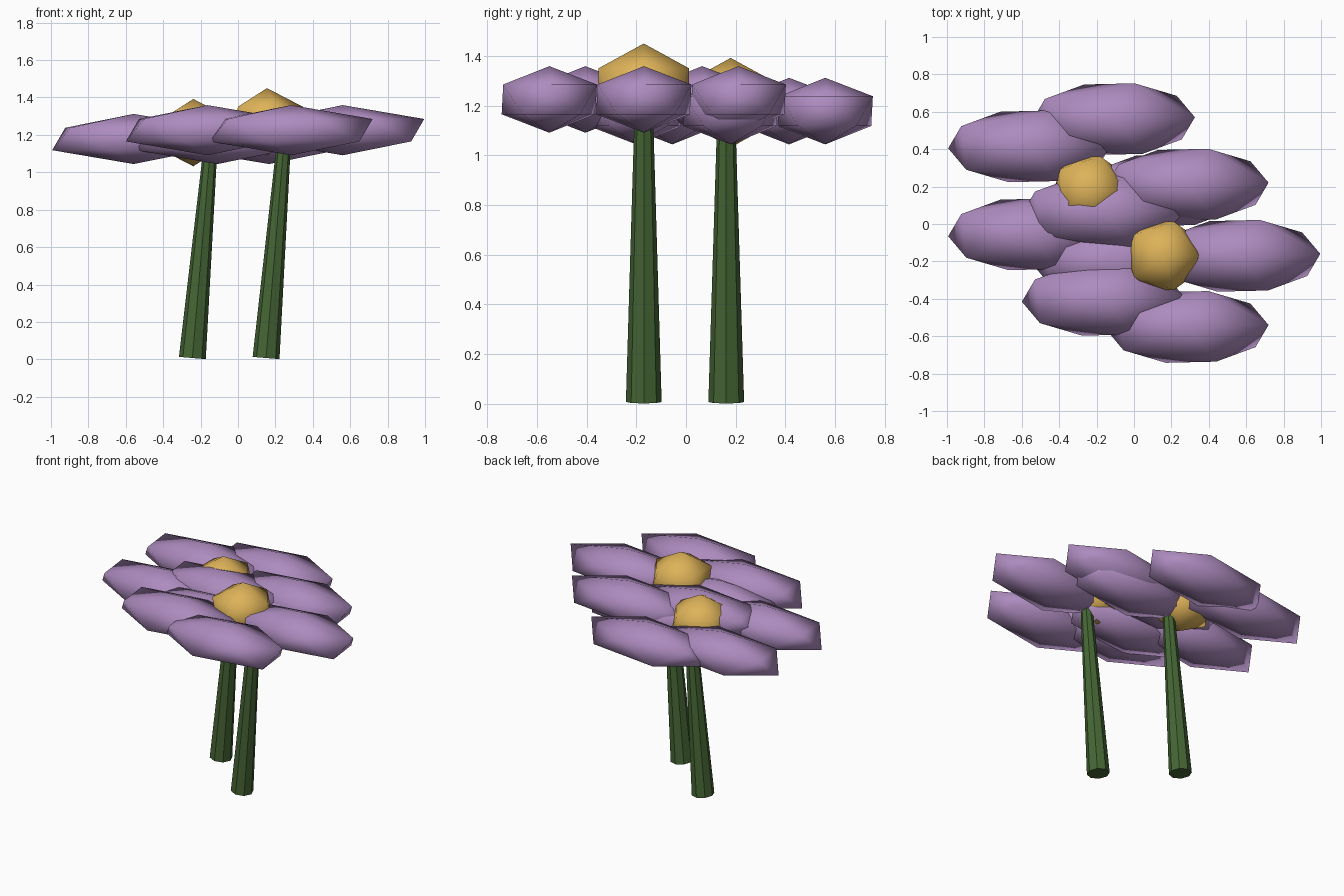
import bpy, math
from mathutils import Vector, Matrix

if "Cube" in bpy.data.objects:
    bpy.data.objects.remove(bpy.data.objects["Cube"])


def material(name, rgb):
    m = bpy.data.materials.new(name)
    m.diffuse_color = (*rgb, 1)
    m.use_nodes = True
    m.node_tree.nodes["Principled BSDF"].inputs["Base Color"].default_value = m.diffuse_color
    return m


PURPLE = material("petal purple", (0.42, 0.26, 0.52))
GOLD = material("centre gold", (0.73, 0.45, 0.10))
GREEN = material("stem green", (0.06, 0.13, 0.035))


def blob(name, loc, size, mat, spin=0):
    """Stretched 20-sided ball, spun about z before stretching."""
    bpy.ops.mesh.primitive_ico_sphere_add(subdivisions=1, radius=1)
    ob = bpy.context.object
    ob.name = name
    ob.data.transform(Matrix.Diagonal((*size, 1)) @ Matrix.Rotation(spin, 4, 'Z'))
    ob.location = loc
    ob.data.materials.append(mat)
    bpy.ops.object.shade_smooth()


def stem(name, base, top):
    """Leaning tapered eight-sided stalk."""
    base, top = Vector(base), Vector(top)
    axis = top - base
    bpy.ops.mesh.primitive_cone_add(vertices=8, radius1=0.072, radius2=0.036,
                                    depth=axis.length, location=(base + top) / 2)
    ob = bpy.context.object
    ob.name = name
    ob.rotation_euler = (0, math.atan2(axis.x, axis.z), 0)
    ob.data.materials.append(GREEN)


def flower(label, x, y, petal_z, centre_z, stem_y):
    # ring of five petals, all stretched along x
    for i in range(5):
        a = math.radians(72 * i)
        blob(f"{label}_petal_{i + 1}",
             (x + 0.4 * math.cos(a), y + 0.4 * math.sin(a), petal_z),
             (0.488, 0.222, 0.134), PURPLE, math.radians(3))
    # domed centre
    blob(f"{label}_centre", (x - 0.005, y, centre_z), (0.214, 0.214, 0.18), GOLD)
    # leaning stalk
    stem(f"{label}_stem", (x - 0.01, stem_y, 0.007), (x + 0.09, stem_y, petal_z - 0.01))


flower("front_flower", 0.16, -0.17, 1.225, 1.27, -0.17)
flower("back_flower", -0.234, 0.18, 1.178, 1.212, 0.162)
